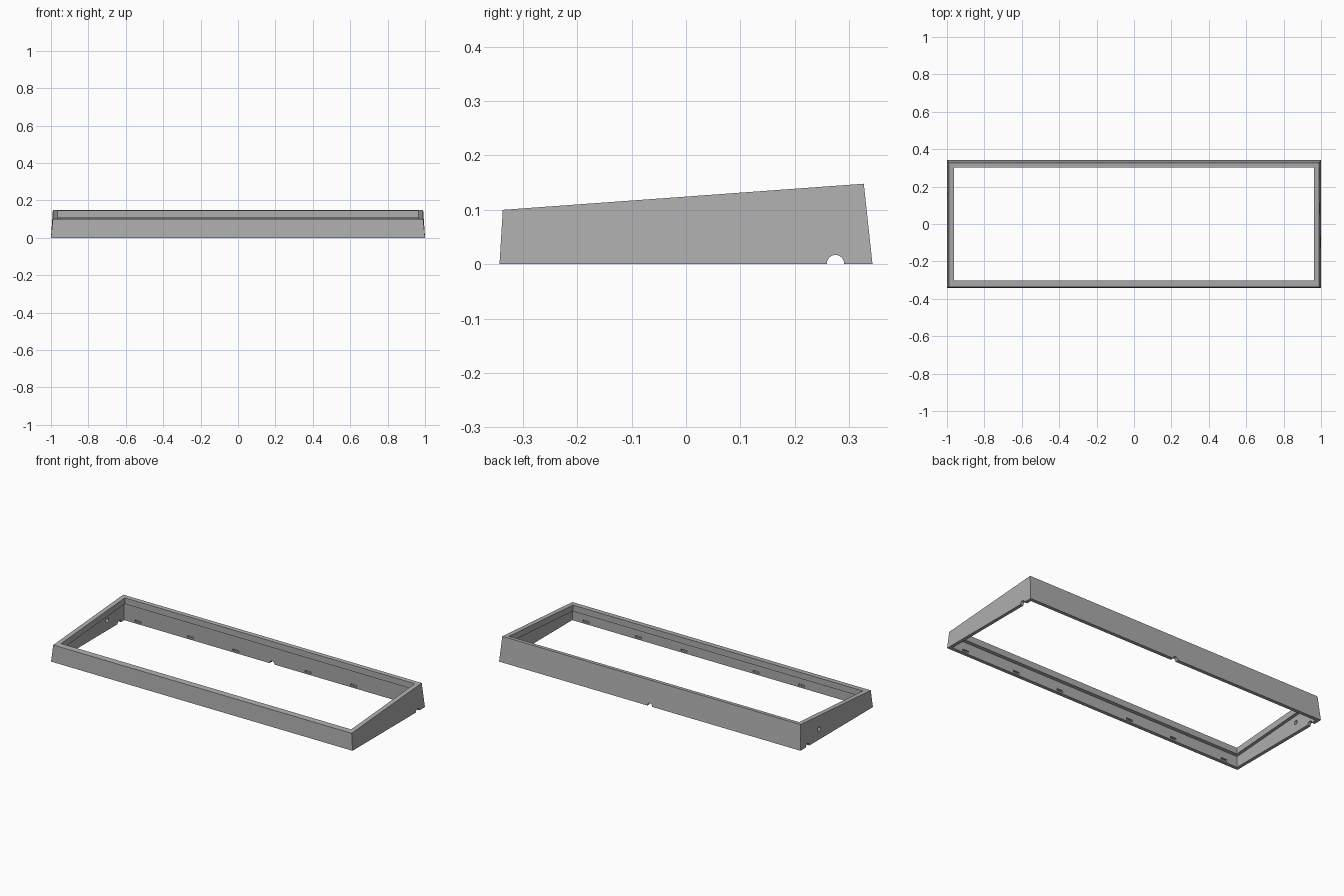
import bpy, bmesh, math
from mathutils import Matrix, Vector

if "Cube" in bpy.data.objects:
    bpy.data.objects.remove(bpy.data.objects["Cube"], do_unlink=True)

grey = bpy.data.materials.new("plain grey")
grey.use_nodes = True
grey.diffuse_color = (0.42, 0.42, 0.42, 1)
grey.node_tree.nodes["Principled BSDF"].inputs["Base Color"].default_value = (0.42, 0.42, 0.42, 1)


def make_object(name, bm):
    bmesh.ops.recalc_face_normals(bm, faces=bm.faces[:])
    mesh = bpy.data.meshes.new(name)
    bm.to_mesh(mesh)
    bm.free()
    mesh.materials.append(grey)
    obj = bpy.data.objects.new(name, mesh)
    bpy.context.collection.objects.link(obj)
    return obj


def top_height(y):
    return 0.1244 + 0.0723 * y


# Sloping frame: tapered outer walls, an inner lip and a wider cavity below
LIP = 0.037
bm = bmesh.new()


def ring(half_x, front, back, height):
    corners = [(-half_x, front), (half_x, front), (half_x, back), (-half_x, back)]
    return [bm.verts.new((x, y, height(y))) for x, y in corners]


def floor(y):
    return 0.0


def lip_height(y):
    return top_height(y) - LIP


rings = [
    ring(1.0, -0.343, 0.343, floor),
    ring(0.99, -0.337, 0.327, top_height),
    ring(0.962, -0.302, 0.302, top_height),
    ring(0.962, -0.302, 0.302, lip_height),
    ring(0.98, -0.322, 0.318, lip_height),
    ring(0.98, -0.322, 0.322, floor),
]
for a, b in zip(rings, rings[1:] + rings[:1]):
    for i in range(4):
        j = (i + 1) % 4
        bm.faces.new((a[i], a[j], b[j], b[i]))
frame = make_object("frame", bm)

# Cutters for the cable notches, the side hole and the clip slots
bm = bmesh.new()


def round_cut(centre, axis, radius):
    turn = Vector((0, 0, 1)).rotation_difference(Vector(axis)).to_matrix().to_4x4()
    bmesh.ops.create_cone(bm, cap_ends=True, segments=32, radius1=radius, radius2=radius,
                          depth=0.12, matrix=Matrix.Translation(centre) @ turn)


for side in (-1, 1):
    round_cut((side, 0.275, 0.001), (1, 0, 0), 0.016)
round_cut((0, 0.34, 0.001), (0, 1, 0), 0.016)
round_cut((-1, 0.16, 0.06), (1, 0, 0), 0.012)

for x in (0.24, 0.54, 0.89):
    for sx in (-1, 1):
        for sy in (-1, 1):
            place = Matrix.Translation((sx * x, sy * 0.32, 0.014))
            bmesh.ops.create_cube(bm, size=1, matrix=place @ Matrix.Diagonal((0.04, 0.026, 0.012, 1)))
cutter = make_object("cutter", bm)
cutter.hide_render = True

cut = frame.modifiers.new("openings", 'BOOLEAN')
cut.operation = 'DIFFERENCE'
cut.solver = 'EXACT'
cut.object = cutter
bpy.context.view_layer.objects.active = frame
frame.select_set(True)
bpy.ops.object.modifier_apply(modifier=cut.name)
bpy.data.objects.remove(cutter, do_unlink=True)
bpy.ops.object.shade_smooth_by_angle(angle=math.radians(30))
